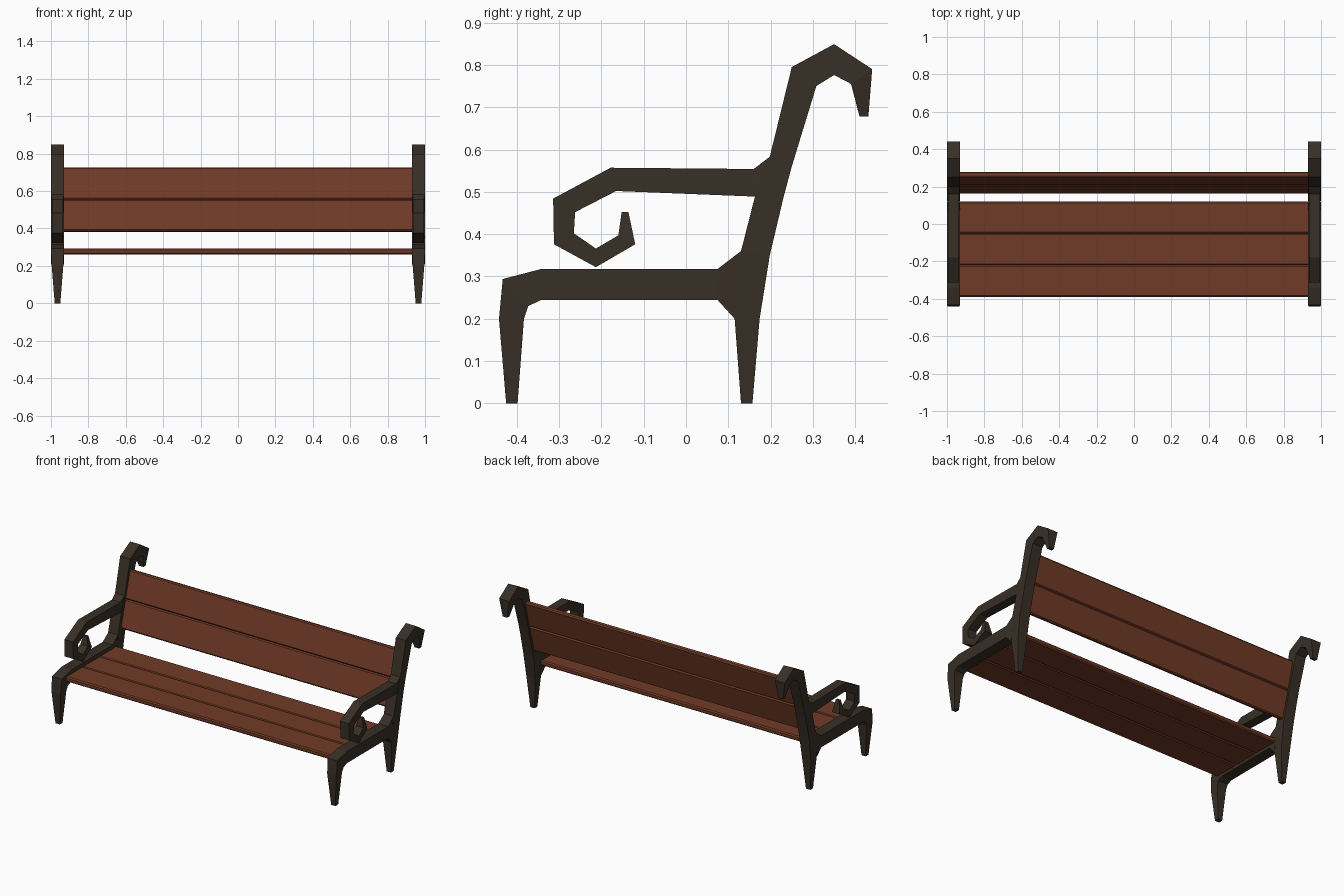
import bpy, bmesh, math
from mathutils import Matrix, Vector

if "Cube" in bpy.data.objects:
    bpy.data.objects.remove(bpy.data.objects["Cube"])


def material(name, rgb):
    m = bpy.data.materials.new(name)
    m.diffuse_color = (*rgb, 1)
    m.use_nodes = True
    m.node_tree.nodes["Principled BSDF"].inputs["Base Color"].default_value = m.diffuse_color
    return m


iron = material("dark iron", (0.040, 0.029, 0.019))
wood = material("red brown wood", (0.165, 0.043, 0.020))


def finish(bm, name, mat):
    bmesh.ops.recalc_face_normals(bm, faces=bm.faces)
    me = bpy.data.meshes.new(name)
    bm.to_mesh(me)
    bm.free()
    me.materials.append(mat)
    ob = bpy.data.objects.new(name, me)
    bpy.context.collection.objects.link(ob)
    return ob


def strip(name, sections, cx):
    """Bar through sections (y1, z1, y2, z2, half width in x)."""
    bm = bmesh.new()
    rings = []
    for y1, z1, y2, z2, w in sections:
        rings.append([bm.verts.new(p) for p in (
            (cx - w, y1, z1), (cx + w, y1, z1), (cx + w, y2, z2), (cx - w, y2, z2))])
    for a, b in zip(rings, rings[1:]):
        for i in range(4):
            j = (i + 1) % 4
            bm.faces.new((a[i], a[j], b[j], b[i]))
    bm.faces.new(rings[0])
    bm.faces.new(rings[-1])
    return finish(bm, name, iron)


# front leg running into the seat rail
front_leg = [(-.425, 0, -.398, 0, .015), (-.442, .2, -.383, .2, .031),
             (-.433, .294, -.373, .23, .035), (-.341, .318, -.343, .244, .035),
             (.075, .318, .075, .244, .035), (.13, .36, .115, .2, .033)]
# back leg running into the post and its hooked top
back_post = [(.157, 0, .13, 0, .015), (.174, .2, .115, .2, .031),
             (.198, .35, .13, .36, .035), (.23, .485, .163, .489, .034),
             (.25, .56, .198, .583, .034), (.308, .75, .25, .795, .035),
             (.35, .776, .35, .849, .035), (.39, .755, .44, .79, .035),
             (.41, .678, .431, .678, .016)]
# armrest ending in a scroll
armrest = [(.198, .583, .165, .489, .032), (.16, .554, .158, .489, .030),
           (-.178, .557, -.165, .502, .030), (-.314, .484, -.262, .452, .030),
           (-.312, .376, -.265, .402, .030), (-.213, .322, -.213, .366, .030),
           (-.12, .376, -.16, .397, .026), (-.136, .452, -.152, .452, .012)]

for side, s in (("left", -1), ("right", 1)):
    for name, secs in (("front_leg", front_leg), ("back_post", back_post), ("armrest", armrest)):
        strip(f"{name}_{side}", secs, s * .965)


def board(name, size, loc, tilt=0):
    bm = bmesh.new()
    bmesh.ops.create_cube(bm, size=1, matrix=Matrix.Diagonal((*size, 1)))
    bmesh.ops.bevel(bm, geom=bm.edges[:], offset=.007, segments=1, affect='EDGES')
    bm.transform(Matrix.Translation(loc) @ Matrix.Rotation(tilt, 4, 'X'))
    return finish(bm, name, wood)


# seat boards
for i in range(3):
    board(f"seat_board_{i + 1}", (1.88, .17, .031), (0, -.305 + i * .17, .2775))

# tilted backrest boards
tilt = -math.radians(15)
up = Vector((0, math.sin(-tilt), math.cos(tilt)))
for i, d in enumerate((-.0878, .0878)):
    board(f"back_board_{i + 1}", (1.88, .03, .1756), Vector((0, .22, .5535)) + up * d, tilt)
